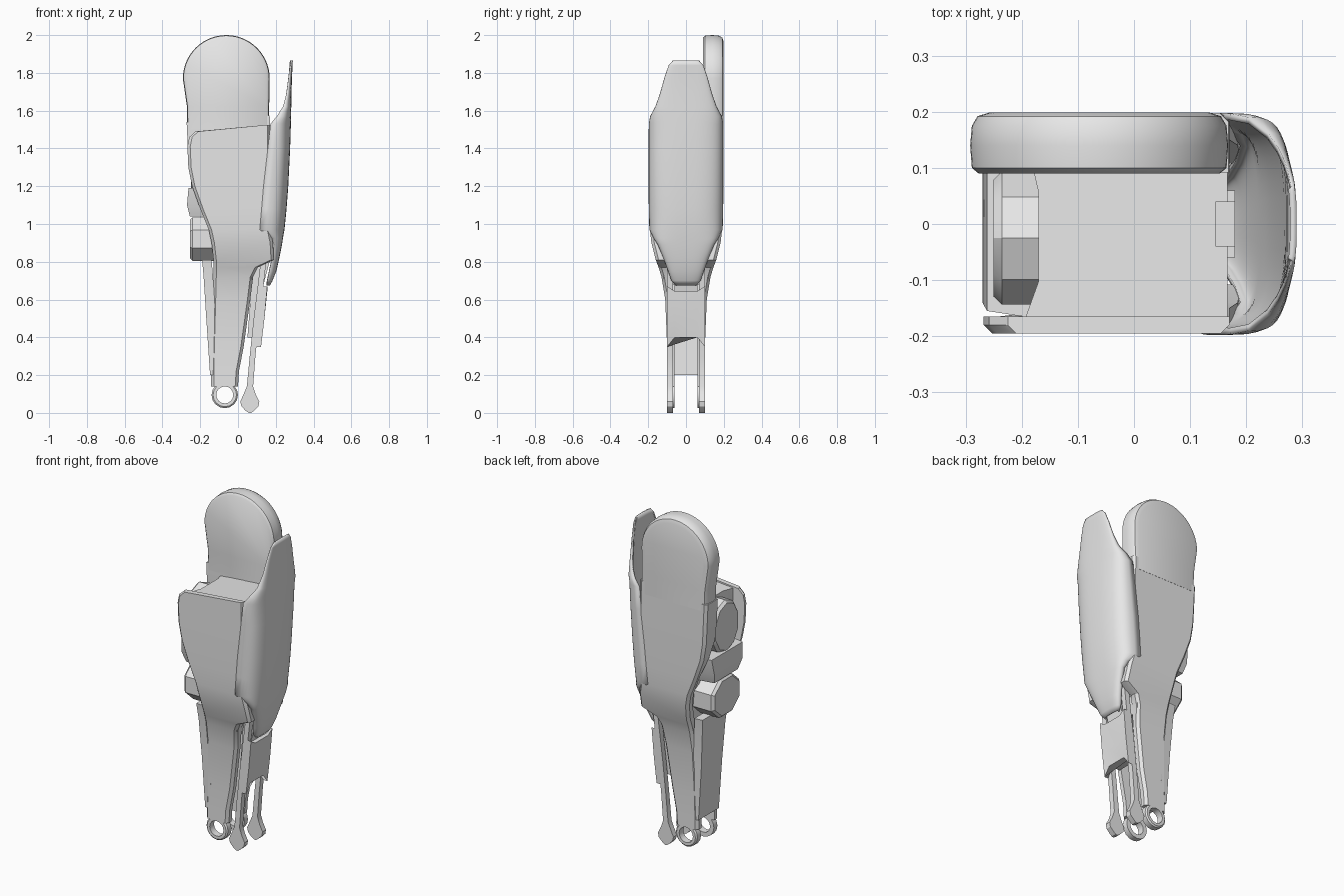
import bpy, bmesh, math

grey = bpy.data.materials.new("light_grey")
grey.diffuse_color = (0.8, 0.8, 0.8, 1)


def loft(name, rings, wrap=False, closed=True, angle=30):
    """Skin equal-length rings of points; cap the ends unless wrapped or open."""
    bm = bmesh.new()
    vs = [[bm.verts.new(p) for p in r] for r in rings]
    n = len(rings[0])
    pairs = list(zip(vs, vs[1:])) + ([(vs[-1], vs[0])] if wrap else [])
    for a, b in pairs:
        for i in range(n if closed else n - 1):
            j = (i + 1) % n
            bm.faces.new((a[i], a[j], b[j], b[i]))
    if closed and not wrap:
        bm.faces.new(vs[0])
        bm.faces.new(vs[-1])
    bmesh.ops.recalc_face_normals(bm, faces=bm.faces)
    me = bpy.data.meshes.new(name)
    bm.to_mesh(me)
    bm.free()
    me.materials.append(grey)
    ob = bpy.data.objects.new(name, me)
    bpy.context.collection.objects.link(ob)
    bpy.ops.object.select_all(action='DESELECT')
    bpy.context.view_layer.objects.active = ob
    ob.select_set(True)
    bpy.ops.object.shade_smooth_by_angle(angle=math.radians(angle))
    return ob


def side_panel(name, s, rows, c=0.015):
    """Side cheek: rows of (z, left, right, outer y, inner y), chamfered outside."""
    rings = []
    for z, l, r, yo, yi in rows:
        zr = z + 0.035 if z > 1.45 else z
        rings.append([(l, s * yi, z), (l, s * (yo - c), z), (l + c, s * yo, z),
                      (r - c, s * yo, zr), (r, s * (yo - c), zr), (r, s * yi, zr)])
    return loft(name, rings)


def disc(name, x0, x1, y, z, ry, rz, n, b=0.015):
    """Disc facing left, with a chamfered rim."""
    rings = []
    for x, d in ((x0, b), (x0 + b, 0), (x1, 0)):
        rings.append([(x, y + (ry - d) * math.cos(math.tau * (i + .5) / n),
                       z + (rz - d) * math.sin(math.tau * (i + .5) / n)) for i in range(n)])
    return loft(name, rings)


# side cheeks tapering into the two lower legs
lower = [(0.14, -0.143, 0.0, 0.10, 0.06), (0.22, -0.143, 0.005, 0.10, 0.06),
         (0.35, -0.14, 0.03, 0.10, 0.06), (0.60, -0.133, 0.065, 0.11, 0.07),
         (0.72, -0.13, 0.08, 0.13, 0.08), (0.77, -0.13, 0.105, 0.145, 0.10),
         (0.81, -0.13, 0.19, 0.16, 0.11), (0.90, -0.14, 0.185, 0.183, 0.14),
         (0.97, -0.155, 0.17, 0.191, 0.15), (1.08, -0.20, 0.17, 0.194, 0.16)]
side_panel("front_cheek", -1, lower + [
    (1.20, -0.243, 0.17, 0.195, 0.165), (1.30, -0.263, 0.17, 0.195, 0.165),
    (1.41, -0.268, 0.17, 0.195, 0.165), (1.46, -0.258, 0.17, 0.195, 0.165),
    (1.49, -0.225, 0.17, 0.195, 0.165)])
side_panel("back_cheek", 1, lower + [
    (1.20, -0.243, 0.17, 0.196, 0.13), (1.30, -0.260, 0.17, 0.197, 0.10),
    (1.41, -0.266, 0.17, 0.198, 0.092), (1.54, -0.272, 0.168, 0.198, 0.092)])

# round head above the back cheek
rings = []
for y, d in ((0.09, .015), (0.10, 0.003), (0.14, 0), (0.175, .003), (0.192, .013), (0.199, .035)):
    r = 0.23 - d
    ring = [(-0.062 + r * math.cos(math.pi * i / 28), y,
             1.77 + r * math.sin(math.pi * i / 28)) for i in range(29)]
    ring += [(-0.27 + d, y, 1.62), (-0.268 + d, y, 1.5), (0.165 - d, y, 1.5), (0.165 - d, y, 1.62)]
    rings.append(ring)
loft("round_head", rings, angle=40)

# core filling the space between the cheeks, hollowed on its left side
core = [(0.68, -0.12, 0.07, 0.11), (0.78, -0.12, 0.09, 0.135), (0.84, -0.12, 0.16, 0.15),
        (0.96, -0.13, 0.165, 0.18), (1.2, -0.16, 0.167, 0.185), (1.485, -0.17, 0.167, 0.185)]
rings = []
for z, l, r, h in core:
    zr = z + 0.03 if z > 1.45 else z
    rings.append([(l - 0.03 * (z > 1), -h, z), (l, -h * .55, z), (l, h * .3, z),
                  (l - 0.03 * (z > 1), h, z), (r, h, zr), (r, -h, zr)])
loft("core_body", rings)

# curved outer shell on the right
shell = [(0.675, .150, .170, .055), (0.70, .155, .183, .078), (0.75, .165, .203, .095),
         (0.82, .180, .219, .120), (0.89, .190, .233, .150), (0.925, .175, .238, .172),
         (0.97, .115, .246, .194), (1.08, .125, .257, .197), (1.20, .135, .266, .198),
         (1.40, .158, .276, .198), (1.53, .172, .280, .197), (1.57, .205, .281, .190),
         (1.62, .238, .282, .163), (1.69, .256, .283, .138), (1.78, .268, .286, .113),
         (1.84, .275, .289, .092), (1.865, .279, .290, .070)]
rings = []
for z, xe, xo, h in shell:
    ring = []
    for i in range(25):
        t = math.pi * (i / 24 - 0.5)
        sn, cs = math.sin(t), max(math.cos(t), 0)
        ring.append((xe + (xo - xe) * cs ** 0.6, h * math.copysign(abs(sn) ** 0.7, sn), z))
    rings.append(ring)
ob = loft("outer_shell", rings, closed=False, angle=45)
mod = ob.modifiers.new("thickness", 'SOLIDIFY')
mod.thickness = 0.012
# keep the shell thickness on the inner side
mid = ob.data.polygons[len(ob.data.polygons) // 2]
mod.offset = -1 if mid.normal.x > 0 else 1

# pivot rings and push rods, mirrored front and back
rod = [(0.85, .125, .155), (0.70, .108, .138), (0.50, .083, .113), (0.30, .062, .092),
       (0.14, .047, .080), (0.10, .030, .093), (0.06, .012, .113), (0.035, .018, .108),
       (0.012, .040, .085), (0.0, .058, .070)]
for s, side in ((-1, "front"), (1, "back")):
    rings = []
    for r, y in ((.070, .06), (.070, .093), (.062, .10), (.045, .10), (.045, .06)):
        rings.append([(-0.07 + r * math.cos(math.tau * i / 16), s * y,
                       0.095 + r * math.sin(math.tau * i / 16)) for i in range(16)])
    loft(side + "_pivot_ring", rings, wrap=True)
    loft(side + "_push_rod", [[(a, s * .068, z), (b, s * .068, z), (b, s * .1, z), (a, s * .1, z)]
                              for z, a, b in rod])

# plate closing the left of the legs
loft("left_leg_plate", [[(x, -h, z), (x + .05, -h - .004, z), (x + .05, h + .004, z), (x, h, z)]
                        for z, x, h in ((.2, -.148, .095), (.5, -.168, .098),
                                        (.72, -.182, .108), (.81, -.190, .118))])

# plate on the right between the push rods, with a raised notch below
loft("right_leg_plate", [[(x - .035, -.1, z0), (x - .035, -.06, z1), (x - .035, .06, z1), (x - .035, .1, z0),
                          (x, .1, z0), (x, .06, z1), (x, -.06, z1), (x, -.1, z0)]
                         for x, z0, z1 in ((.122, .35, .40), (.140, .5, .5), (.155, .67, .645))])
loft("right_leg_web", [[(a, -.06, z), (b, -.06, z), (b, .06, z), (a, .06, z)]
                       for z, a, b in ((.4, .05, .1), (.66, .07, .13), (.85, .08, .18))])

# joint parts in the left recess
disc("upper_joint_disc", -.25, -.14, -.025, 1.325, .125, .155, 10)
disc("lower_joint_disc", -.255, -.11, -.02, 0.92, .14, .125, 8)
loft("joint_cover", [[(x0, -h, z), (-.13, -h - .02, z), (-.13, h, z), (x0, h - .02, z)]
                     for z, x0, h in ((1.04, -.255, .12), (1.10, -.27, .14), (1.19, -.262, .155))])
# latch on the top edge of the core
loft("top_latch", [[(.145, -.04, z), (.18, -.04, z), (.18, .04, z), (.145, .04, z)]
                   for z in (1.40, 1.52)])
